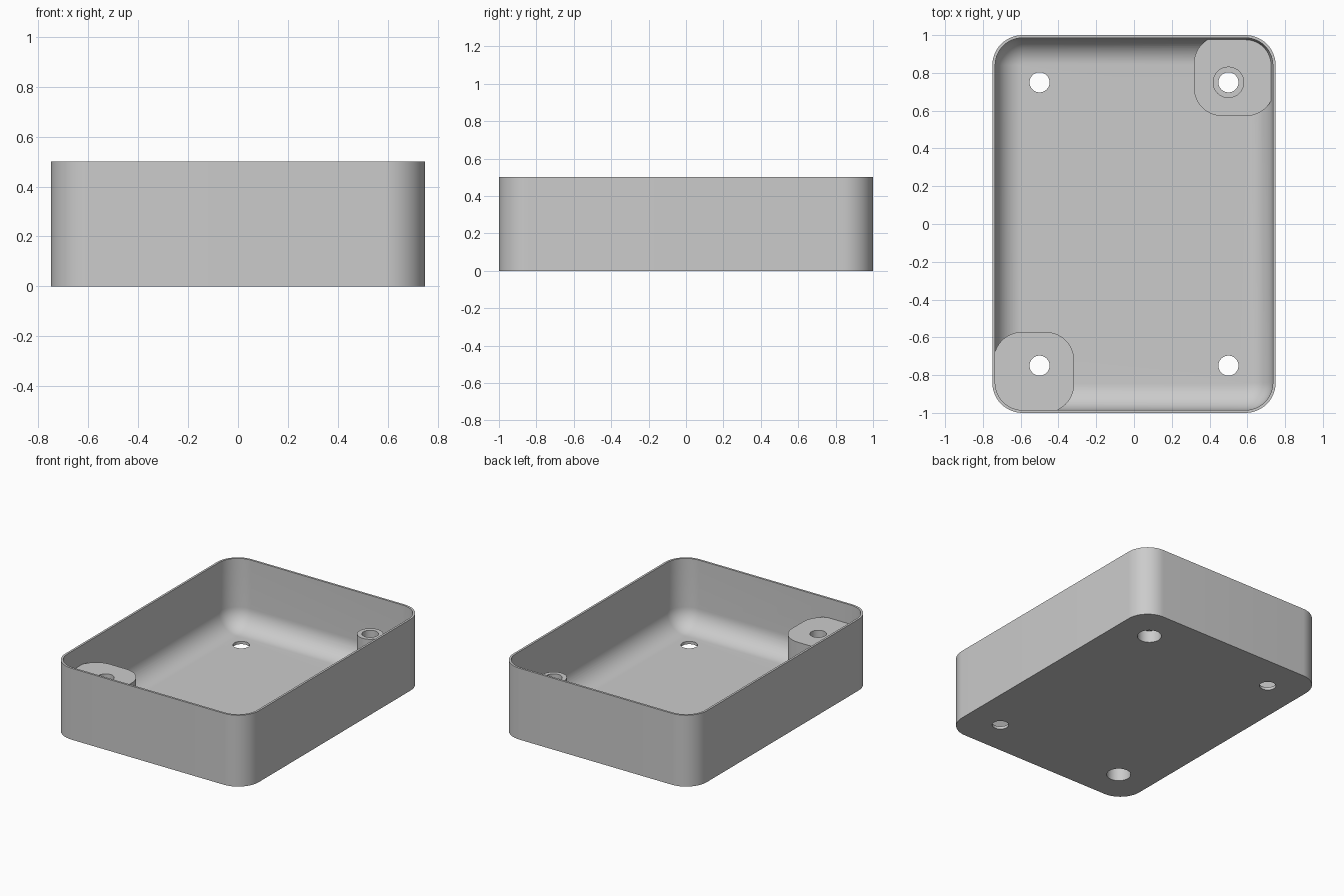
import bpy, bmesh, math

if "Cube" in bpy.data.objects:
    bpy.data.objects.remove(bpy.data.objects["Cube"], do_unlink=True)

grey = bpy.data.materials.new("plain_grey")
grey.use_nodes = True
grey.diffuse_color = (0.6, 0.6, 0.6, 1)
grey.node_tree.nodes["Principled BSDF"].inputs["Base Color"].default_value = (0.6, 0.6, 0.6, 1)

SEG = 14                      # segments per rounded corner
HEIGHT, WALL, FLOOR, FILLET = 0.5, 0.015, 0.02, 0.14
BOSS_TOP, PAD_TOP = 0.365, 0.11


def rounded_loop(cx, cy, hx, hy, r):
    """Points of a rounded rectangle, counter-clockwise."""
    points = []
    for k, (sx, sy) in enumerate([(1, 1), (-1, 1), (-1, -1), (1, -1)]):
        for i in range(SEG + 1):
            a = math.pi / 2 * (k + i / SEG)
            points.append((cx + sx * (hx - r) + r * math.cos(a),
                           cy + sy * (hy - r) + r * math.sin(a)))
    return points


def loft(name, cx, cy, hx, hy, r, layers):
    """Solid through rounded rectangles given as (inset, z) layers."""
    bm = bmesh.new()
    rings = [[bm.verts.new((x, y, z)) for x, y in
              rounded_loop(cx, cy, hx - d, hy - d, r - d)] for d, z in layers]
    for low, high in zip(rings, rings[1:]):
        for i in range(len(low)):
            j = (i + 1) % len(low)
            bm.faces.new((low[i], low[j], high[j], high[i]))
    bm.faces.new(rings[0][::-1])
    bm.faces.new(rings[-1])
    bmesh.ops.remove_doubles(bm, verts=bm.verts, dist=1e-5)
    bmesh.ops.recalc_face_normals(bm, faces=bm.faces)
    mesh = bpy.data.meshes.new(name)
    bm.to_mesh(mesh)
    bm.free()
    mesh.materials.append(grey)
    obj = bpy.data.objects.new(name, mesh)
    bpy.context.collection.objects.link(obj)
    return obj


def cylinder(name, x, y, r, z0, z1):
    return loft(name, x, y, r, r, r, [(0, z0), (0, z1)])


def combine(target, tool, operation):
    """Apply a boolean and remove the tool."""
    mod = target.modifiers.new(operation.lower(), 'BOOLEAN')
    mod.operation, mod.object, mod.solver = operation, tool, 'EXACT'
    bpy.context.view_layer.objects.active = target
    bpy.ops.object.modifier_apply(modifier=mod.name)
    bpy.data.objects.remove(tool, do_unlink=True)


# Open tray: outer wall, thin rim, inner wall and rounded inner floor edge
layers = [(0, 0), (0, HEIGHT), (WALL, HEIGHT)]
for i in range(SEG + 1):
    a = math.pi / 2 * i / SEG
    layers.append((WALL + FILLET * (1 - math.cos(a)),
                   FLOOR + FILLET * (1 - math.sin(a))))
tray = loft("screw_tray", 0, 0, 0.75, 1.0, 0.16, layers)

# Tall corner boss, low corner pad and the thin post on that pad
for s, top in ((-1, BOSS_TOP), (1, PAD_TOP)):
    combine(tray, loft("corner_boss", s * 0.53, s * 0.785, 0.213, 0.213, 0.15,
                       [(0, 0.008), (0, top)]), 'UNION')
combine(tray, cylinder("screw_post", 0.5, 0.75, 0.083, 0.05, BOSS_TOP), 'UNION')

# Screw holes in all four corners
for x in (-0.5, 0.5):
    for y in (-0.75, 0.75):
        combine(tray, cylinder("hole_cutter", x, y, 0.053, -0.1, 0.6), 'DIFFERENCE')

# Wider screw-head recesses from below
for s, depth in ((-1, 0.28), (1, 0.085)):
    combine(tray, cylinder("recess_cutter", s * 0.5, s * 0.75, 0.078, -0.1, depth),
            'DIFFERENCE')

bpy.ops.object.select_all(action='DESELECT')
tray.select_set(True)
bpy.context.view_layer.objects.active = tray
bpy.ops.object.shade_smooth_by_angle(angle=math.radians(30))
